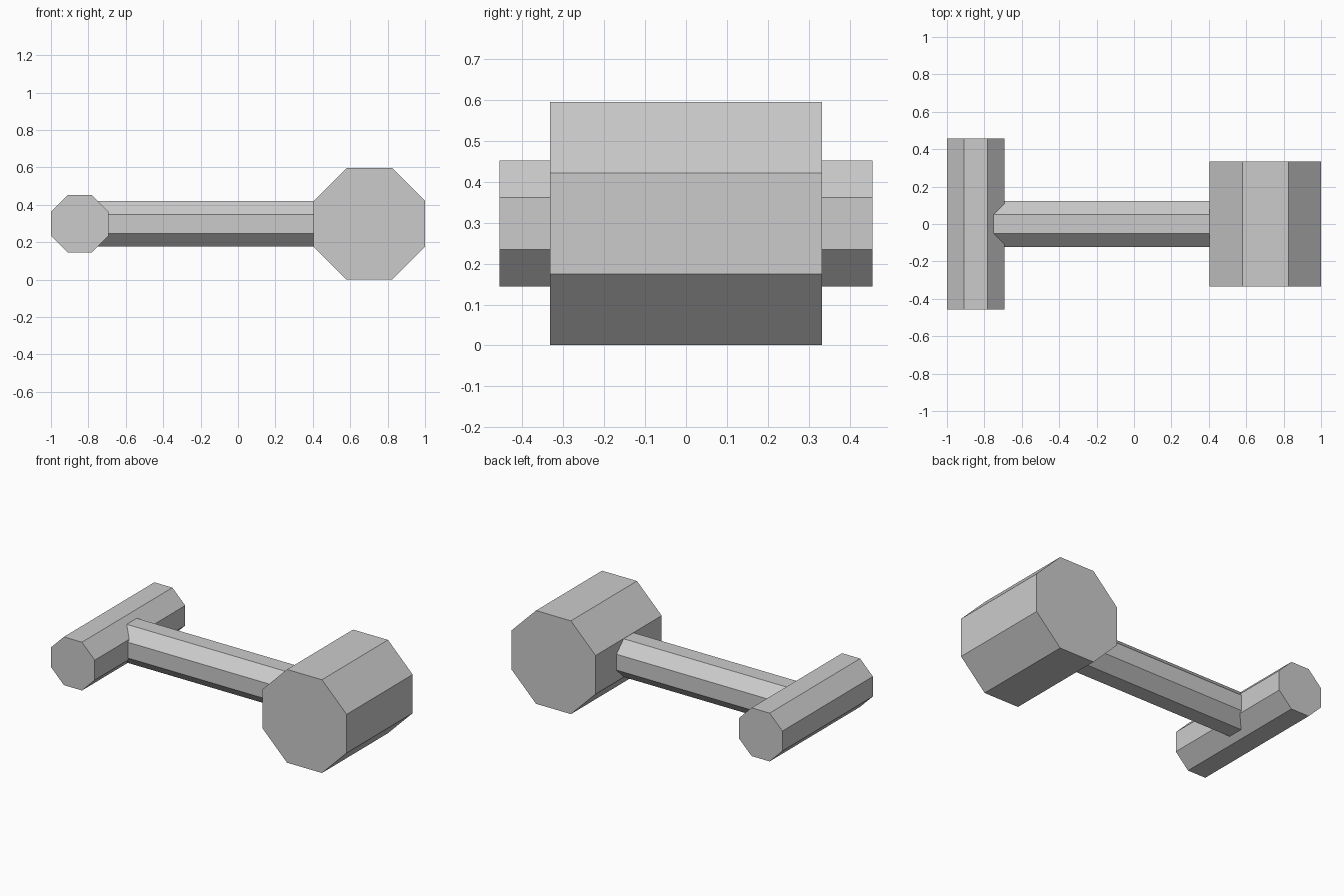
import bpy
import math

cube = bpy.data.objects.get("Cube")
if cube:
    bpy.data.objects.remove(cube, do_unlink=True)

# One plain grey for every part
grey = bpy.data.materials.new("plain grey")
grey.use_nodes = True
colour = (0.6, 0.6, 0.6, 1)
grey.diffuse_color = colour
grey.node_tree.nodes["Principled BSDF"].inputs["Base Color"].default_value = colour

MID_Z = 0.298


def octagon_bar(name, axis, width, start, end, offset=0.0):
    """Flat-sided octagonal prism along x or y; offset is its x position."""
    bpy.ops.mesh.primitive_cylinder_add(
        vertices=8, radius=width / 2 / math.cos(math.pi / 8), depth=end - start)
    ob = bpy.context.object
    ob.name = name
    # Turn the flats to face straight up and sideways
    turn = math.pi / 8
    for v in ob.data.vertices:
        x, y, z = v.co
        a = x * math.cos(turn) - y * math.sin(turn)
        b = x * math.sin(turn) + y * math.cos(turn)
        # Cyclic swaps keep the faces pointing outward
        v.co = (z, a, b) if axis == "x" else (b, z, a)
    # Primitive corners may already sit on flats; keep one flat on top
    top = max(v.co.z for v in ob.data.vertices)
    assert abs(top - width / 2) < 0.001
    middle = (start + end) / 2
    ob.location = (middle, 0, MID_Z) if axis == "x" else (offset, middle, MID_Z)
    ob.data.materials.append(grey)
    return ob


# Large head, long handle and crossbar grip
octagon_bar("head", "y", 0.595, -0.333, 0.333, 0.7025)
octagon_bar("handle", "x", 0.244, -0.80, 0.41)
octagon_bar("crossbar_grip", "y", 0.308, -0.456, 0.456, -0.846)
